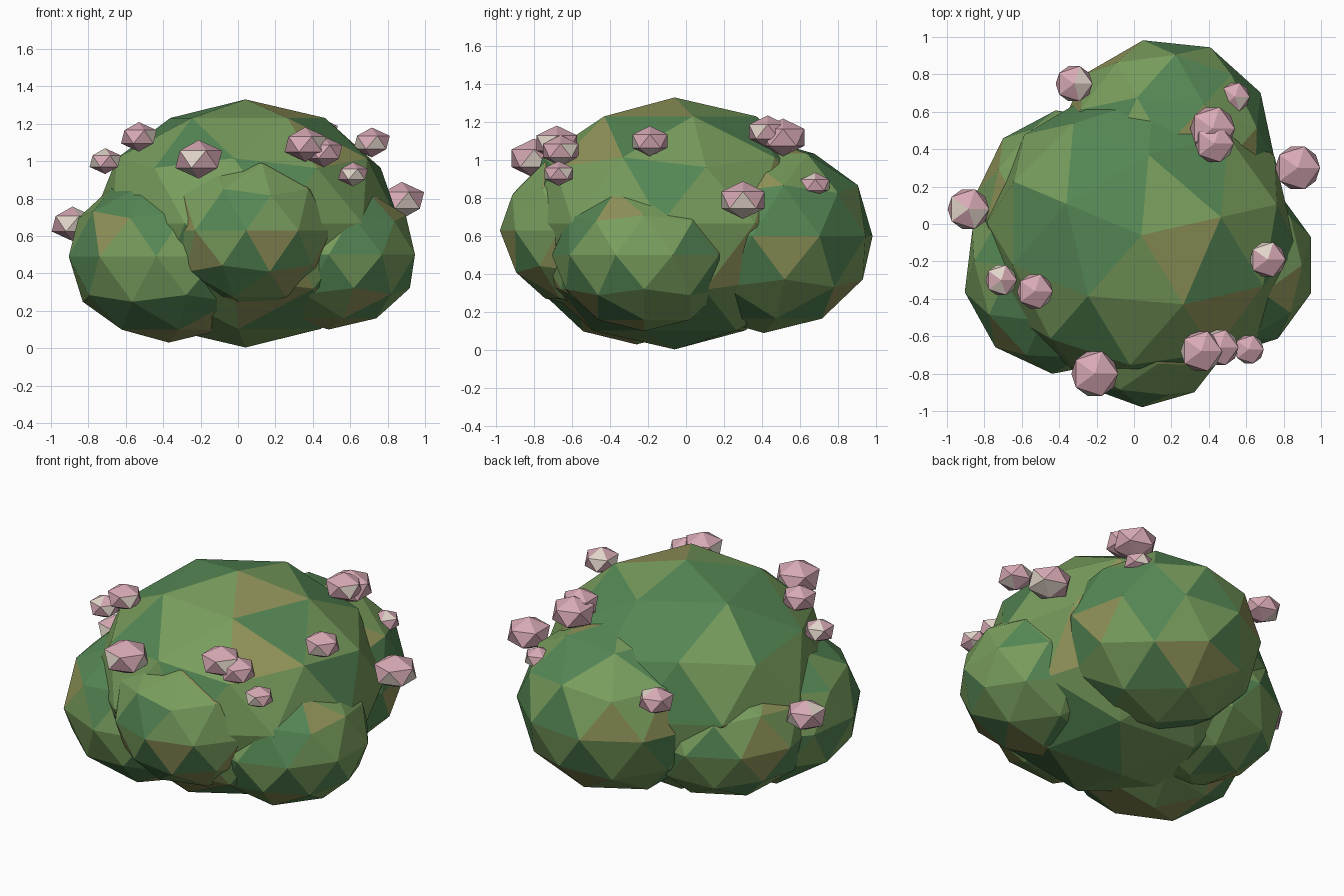
import bpy, bmesh, math, random
from mathutils import Matrix

if "Cube" in bpy.data.objects:
    bpy.data.objects.remove(bpy.data.objects["Cube"])

random.seed(4)

def material(name, rgb):
    m = bpy.data.materials.new(name)
    m.diffuse_color = (*rgb, 1)
    m.use_nodes = True
    m.node_tree.nodes["Principled BSDF"].inputs["Base Color"].default_value = m.diffuse_color
    return m

LEAF = [material("leaf_green", (0.19, 0.34, 0.11)),
        material("leaf_deep_green", (0.09, 0.24, 0.09)),
        material("leaf_olive", (0.28, 0.29, 0.10))]
PINK = [material("blossom_pink", (0.68, 0.40, 0.46)),
        material("blossom_cream", (0.75, 0.66, 0.58))]

def faceted_ball(name, subdivisions, centre, radii, turn, mats, weights):
    """Flat-shaded icosphere with its facets randomly tinted."""
    mesh = bpy.data.meshes.new(name)
    bm = bmesh.new()
    bmesh.ops.create_icosphere(bm, subdivisions=subdivisions, radius=1)
    bmesh.ops.transform(bm, verts=bm.verts, matrix=(
        Matrix.Translation(centre) @ Matrix.Diagonal((*radii, 1))
        @ Matrix.Rotation(math.radians(turn), 4, 'Z')))
    for f in bm.faces:
        f.smooth = False
        f.material_index = random.choices(range(len(mats)), weights)[0]
    bm.to_mesh(mesh)
    bm.free()
    for m in mats:
        mesh.materials.append(m)
    ob = bpy.data.objects.new(name, mesh)
    bpy.context.collection.objects.link(ob)

# Foliage clumps: centre, radii, turn about z
clumps = {
    "foliage_main": ((0.04, -0.06, 0.667), (0.83, 0.82, 0.663), 13),
    "foliage_front": ((0.06, -0.51, 0.63), (0.47, 0.47, 0.42), -2),
    "foliage_right": ((0.485, -0.22, 0.50), (0.485, 0.485, 0.40), 36),
    "foliage_back": ((0.17, 0.41, 0.60), (0.585, 0.585, 0.51), 48),
    "foliage_back_left": ((-0.33, 0.10, 0.48), (0.515, 0.515, 0.41), 46),
    "foliage_left": ((-0.37, -0.26, 0.49), (0.545, 0.545, 0.46), 29),
}
for name, (c, r, turn) in clumps.items():
    faceted_ball(name, 2, c, r, turn, LEAF, (6, 3, 1))

# Blossoms: x, y, z, half width
blossoms = [
    (-0.32, 0.75, 0.86, 0.10), (-0.885, 0.08, 0.665, 0.113),
    (-0.71, -0.30, 1.00, 0.085), (-0.53, -0.36, 1.13, 0.097),
    (-0.21, -0.80, 1.01, 0.127), (0.36, -0.68, 1.09, 0.113),
    (0.46, -0.66, 1.05, 0.10), (0.615, -0.67, 0.93, 0.08),
    (0.715, -0.19, 1.10, 0.098), (0.875, 0.30, 0.79, 0.122),
    (0.42, 0.51, 1.12, 0.122), (0.43, 0.43, 1.15, 0.105),
    (0.54, 0.68, 0.87, 0.08),
]
for i, (x, y, z, w) in enumerate(blossoms, 1):
    r = w * 1.1
    faceted_ball(f"blossom_{i}", 1, (x, y, z), (r, r, r * 0.74), 0, PINK, (4, 1))
